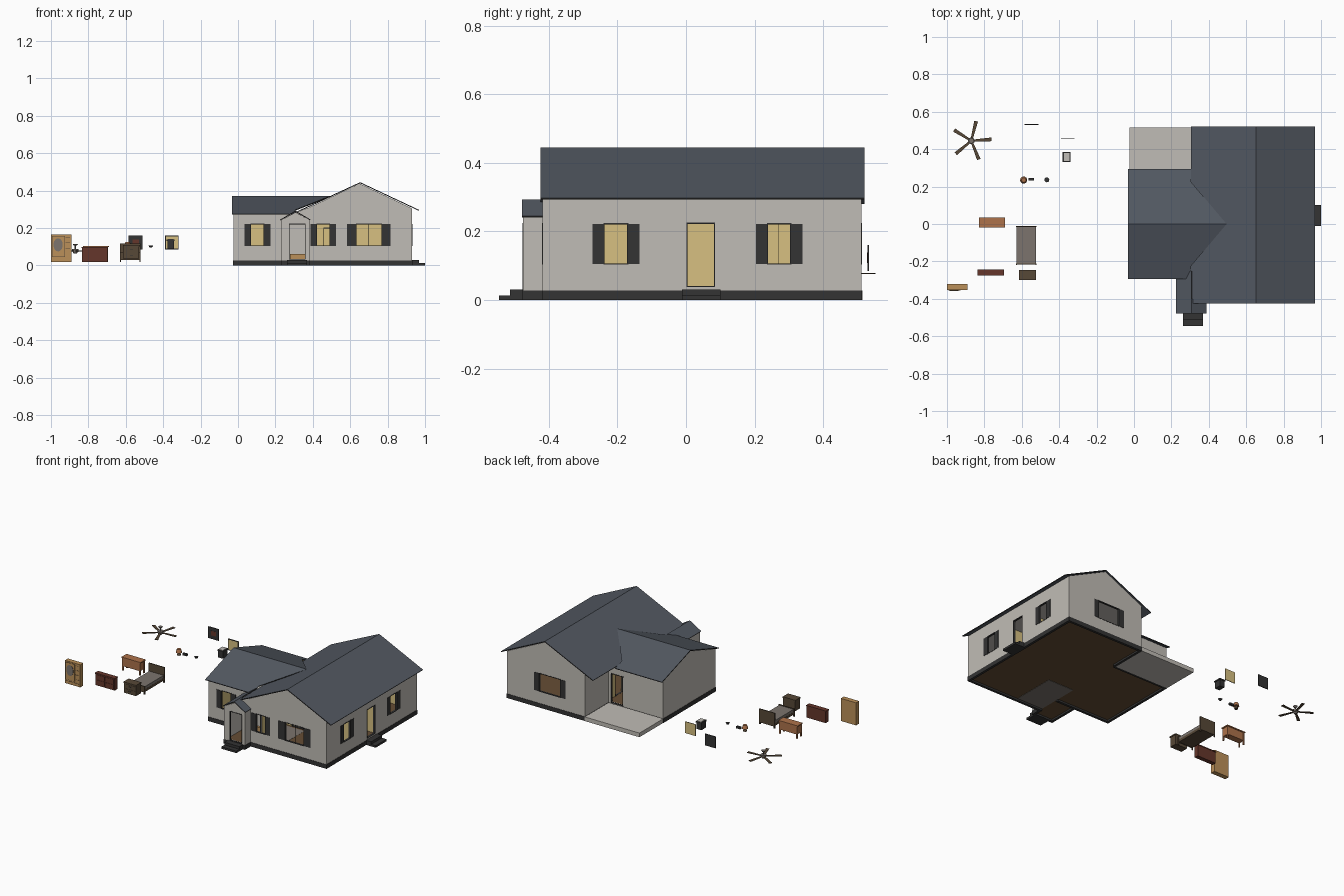
import bpy, bmesh, math
from mathutils import Vector

if "Cube" in bpy.data.objects:
    bpy.data.objects.remove(bpy.data.objects["Cube"])

def mat(name, *rgb):
    m = bpy.data.materials.new(name)
    m.diffuse_color = (*rgb, 1)
    m.use_nodes = True
    m.node_tree.nodes["Principled BSDF"].inputs["Base Color"].default_value = m.diffuse_color
    return m

STONE = mat("stone_wall", .53, .505, .465)
DARK = mat("charcoal", .033, .033, .033)
SLATE = mat("slate_roof", .085, .098, .12)
CREAM = mat("yellow_interior", .68, .53, .22)
FLOOR = mat("brown_floor", .13, .075, .035)
WALNUT = mat("dark_wood", .095, .065, .038)
CHERRY = mat("red_wood", .13, .037, .024)
ORANGE = mat("orange_wood", .42, .17, .07)
TAN = mat("tan_wood", .5, .28, .1)
GREY = mat("grey_fabric", .2, .175, .155)

def finish(name, bm, *mats):
    me = bpy.data.meshes.new(name)
    bm.to_mesh(me)
    bm.free()
    for m in mats:
        me.materials.append(m)
    ob = bpy.data.objects.new(name, me)
    bpy.context.collection.objects.link(ob)
    return ob

def box(name, x, y, z, m):
    bm = bmesh.new()
    bmesh.ops.create_cube(bm, size=1)
    for v in bm.verts:
        for i, r in enumerate((x, y, z)):
            v.co[i] = min(r) if v.co[i] < 0 else max(r)
    return finish(name, bm, m)

def cone(name, x, y, z0, z1, r0, r1, m, n=16):
    bm = bmesh.new()
    bmesh.ops.create_cone(bm, cap_ends=True, segments=n, radius1=r0, radius2=r1, depth=z1 - z0)
    bmesh.ops.translate(bm, verts=bm.verts, vec=(x, y, (z0 + z1) / 2))
    return finish(name, bm, m)

def thicken(ob, t, inner, rim):
    s = ob.modifiers.new("thickness", 'SOLIDIFY')
    s.thickness, s.offset = t, -1
    s.material_offset, s.material_offset_rim = inner, rim

# Wall from p to q (outside on the right), with openings (a, b, z0, z1, shutter width, bars)
def wall(name, p, q, z1, holes=(), peak=None, inner=CREAM, outer=STONE, z0=.0275, base=True):
    p, q = Vector((*p, 0)), Vector((*q, 0))
    d = (q - p).normalized()
    n = Vector((d.y, -d.x, 0))
    ax = 0 if abs(d.x) > .5 else 1
    L = (q - p).length
    hs = []
    for a, b, c, e, sw, bars in holes:
        u = sorted((abs(a - p[ax]), abs(b - p[ax])))
        hs.append((u[0], u[1], c, e, sw, bars))
    us = sorted({0, L} | {h[i] for h in hs for i in (0, 1)})
    zs = sorted({z0, z1} | {h[i] for h in hs for i in (2, 3)})
    bm = bmesh.new()
    V = [[bm.verts.new(p + d * u + Vector((0, 0, z))) for z in zs] for u in us]
    for i in range(len(us) - 1):
        for j in range(len(zs) - 1):
            uc, zc = (us[i] + us[i + 1]) / 2, (zs[j] + zs[j + 1]) / 2
            if not any(h[0] < uc < h[1] and h[2] < zc < h[3] for h in hs):
                bm.faces.new((V[i][j], V[i + 1][j], V[i + 1][j + 1], V[i][j + 1]))
    if peak:
        top = bm.verts.new(p + d * L / 2 + Vector((0, 0, peak)))
        bm.faces.new([c[-1] for c in V] + [top])
    thicken(finish(name, bm, outer, inner), .014, 1, 0)

    def plate(nm, u0, u1, a, b, o0, o1):
        s, t = p + d * u0 + n * o0, p + d * u1 + n * o1
        box(nm, (s.x, t.x), (s.y, t.y), (a, b), DARK)
    if base:
        plate(name + "_base", -.002, L + .002, 0, .0275, -.014, .002)
    for u0, u1, a, b, sw, bars in hs:
        f = .002
        plate("frame_top", u0 - f, u1 + f, b - f, b + f, -.01, .0015)
        plate("frame_bottom", u0 - f, u1 + f, a - f, a + .001, -.01, .0015)
        for u in (u0, u1):
            plate("frame_side", u - f, u + f / 2, a, b, -.01, .0015)
        for k in range(bars):
            u = u0 + (u1 - u0) * (k + 1) / (bars + 1)
            plate("window_bar", u - .001, u + .001, a, b, -.008, -.004)
        if sw:
            plate("shutter", u0 - sw, u0 - .001, a, b, 0, .002)
            plate("shutter", u1 + .001, u1 + sw, a, b, 0, .002)

Z = (.105, .222)
# Main block
wall("main_front_wall", (.37, -.418), (.93, -.418), .305,
     [(.422, .49, *Z, .035, 0), (.632, .768, *Z, .048, 1)], .438)
wall("main_right_wall", (.93, -.418), (.93, .512), .305,
     [(-.238, -.17, *Z, .034, 0), (.003, .083, .04, .224, 0, 0), (.238, .306, *Z, .034, 0)])
wall("main_back_wall", (.93, .512), (.37, .512), .305, [(.7, .545, *Z, .035, 0)], .438)
wall("main_left_back_wall", (.37, .512), (.37, .27), .3)
wall("main_left_front_wall", (.37, -.27), (.37, -.418), .3, [(-.3, -.39, .031, .21, 0, 0)], base=False)
# Gable corner above the porch
bm = bmesh.new()
bm.faces.new([bm.verts.new((x, -.418, z)) for x, z in ((.307, .23), (.372, .23), (.372, .308), (.307, .28))])
thicken(finish("front_gable_corner", bm, STONE), .014, 0, 0)
# Side wing
wall("wing_back_wall", (.37, .27), (-.025, .27), .275, [(.35, .265, .033, .222, 0, 0)])
wall("wing_left_wall", (-.025, .27), (-.025, -.27), .275, peak=.364)
wall("wing_front_wall", (-.025, -.27), (.37, -.27), .275, [(.068, .139, *Z, .034, 0)])
# Entry porch
wall("porch_front_wall", (.232, -.476), (.383, -.476), .243, [(.274, .36, .033, .222, 0, 0)], .284, STONE)
wall("porch_left_wall", (.232, -.27), (.232, -.476), .243, inner=STONE)
wall("porch_right_wall", (.383, -.476), (.383, -.41), .243, inner=STONE)
box("entry_bench", (.278, .36), (-.284, -.27), (.03, .062), TAN)
# Interior partitions
wall("inner_wall_x", (.384, .27), (.384, -.27), .235, [(.1, .18, .03, .2, 0, 0)], None, CREAM, CREAM, .03, False)
wall("inner_wall_y", (.384, -.1), (.916, -.1), .235, [(.46, .54, .031, .2, 0, 0)], None, CREAM, CREAM, .03, False)
wall("inner_wall_back", (.56, .1), (.916, .1), .235, (), None, CREAM, CREAM, .03, False)

# Floors, ceilings, patio, steps
box("main_floor", (.37, .92), (-.408, .502), (.012, .03), FLOOR)
box("wing_floor", (-.015, .37), (-.26, .26), (.012, .03), FLOOR)
box("porch_floor", (.24, .37), (-.47, -.27), (.012, .03), FLOOR)
box("foyer_floor", (.372, .56), (-.4, -.115), (.01, .031), GREY)
box("main_ceiling", (.38, .92), (-.408, .502), (.235, .239), STONE)
box("wing_ceiling", (-.015, .38), (-.26, .26), (.235, .239), STONE)
box("patio", (-.025, .37), (.27, .515), (0, .027), STONE)
box("front_step_upper", (.262, .37), (-.513, -.476), (0, .03), DARK)
box("front_step_lower", (.262, .37), (-.545, -.513), (0, .013), DARK)
box("side_step_upper", (.93, .967), (-.011, .101), (0, .03), DARK)
box("side_step_lower", (.967, 1), (-.011, .101), (0, .013), DARK)

# Roof slopes: slate on top, charcoal edges
def roof(name, *pts):
    bm = bmesh.new()
    f = bm.faces.new([bm.verts.new(p) for p in pts])
    f.normal_update()
    if f.normal.z < 0:
        f.normal_flip()
    thicken(finish(name, bm, SLATE, DARK), .005, 0, 1)

for name, x, z in (("main_roof_left", .305, .284), ("main_roof_right", .968, .297)):
    roof(name, (.653, -.425, .445), (.653, .521, .445), (x, .521, z), (x, -.425, z))
for name, s in (("wing_roof_front", -1), ("wing_roof_back", 1)):
    roof(name, (-.032, 0, .372), (.495, 0, .372), (.305, s * .225, .297),
         (.305, s * .293, .276), (-.032, s * .293, .276))
roof("porch_roof_left", (.307, -.478, .293), (.307, -.25, .293), (.225, -.25, .245), (.225, -.478, .245))
roof("porch_roof_right", (.307, -.478, .293), (.307, -.4, .293), (.388, -.4, .245), (.388, -.478, .245))

def legs(name, x, y, z0, z1, w, m):
    for a in (x[0], x[1] - w):
        for b in (y[0], y[1] - w):
            box(name, (a, a + w), (b, b + w), (z0, z1), m)

# Wardrobe with mirror and drawers
box("wardrobe", (-1, -.89), (-.353, -.322), (.018, .165), TAN)
box("wardrobe_door_trim", (-.994, -.926), (-.354, -.353), (.045, .158), WALNUT)
box("wardrobe_door", (-.992, -.928), (-.355, -.354), (.047, .156), TAN)
mir = cone("wardrobe_mirror", 0, 0, 0, .002, .025, .025, GREY, 20)
mir.rotation_euler, mir.location, mir.scale = (math.pi / 2, 0, 0), (-.962, -.3555, .11), (1, 1.4, 1)
for z in (.06, .09, .12, .15):
    box("wardrobe_drawer_line", (-.922, -.898), (-.354, -.353), (z, z + .002), WALNUT)
box("wardrobe_bottom_line", (-.992, -.9), (-.354, -.353), (.036, .038), WALNUT)
# Red dresser
box("dresser", (-.835, -.697), (-.273, -.245), (.018, .092), CHERRY)
box("dresser_top", (-.838, -.695), (-.276, -.243), (.092, .098), CHERRY)
for x in (-.828, -.764):
    for z in (.026, .06):
        box("dresser_drawer", (x, x + .06), (-.275, -.273), (z, z + .028), CHERRY)
# Orange desk
box("desk_top", (-.828, -.69), (-.018, .035), (.098, .105), ORANGE)
box("desk_body", (-.822, -.696), (-.013, .03), (.045, .098), ORANGE)
legs("desk_leg", (-.824, -.694), (-.015, .032), .018, .098, .008, ORANGE)
# Bed
legs("bed_foot_post", (-.632, -.52), (-.218, -.01), .018, .07, .007, WALNUT)
box("headboard", (-.632, -.52), (-.016, -.01), (.03, .118), WALNUT)
box("footboard", (-.632, -.52), (-.216, -.211), (.03, .07), WALNUT)
box("bed_frame", (-.629, -.523), (-.211, -.016), (.032, .048), WALNUT)
box("mattress", (-.628, -.524), (-.21, -.017), (.048, .066), GREY)
# Nightstand
box("nightstand", (-.614, -.528), (-.296, -.246), (.036, .1), WALNUT)
box("nightstand_top", (-.616, -.525), (-.3, -.245), (.1, .108), WALNUT)
for z in (.042, .072):
    box("nightstand_drawer", (-.606, -.534), (-.298, -.296), (z, z + .024), WALNUT)
    box("drawer_pull", (-.578, -.562), (-.3, -.298), (z + .01, z + .014), DARK)
# Ceiling fan
cone("fan_rod", -.87, .445, .08, .108, .003, .003, GREY, 8)
cone("fan_mount", -.87, .445, .106, .114, .008, .014, GREY)
cone("fan_motor", -.87, .445, .072, .088, .016, .018, GREY)
cone("fan_lamp", -.87, .445, .063, .072, .008, .014, GREY)
for k in range(5):
    b = box("fan_blade", (.015, .108), (-.01, .01), (-.0015, .0015), WALNUT)
    for v in b.data.vertices:
        if v.co.x < .05:
            v.co.y *= .6
    b.location, b.rotation_euler = (-.87, .445, .077), (0, 0, math.radians(4 + 72 * k))
# Table lamp and small ornaments
cone("lamp_base", -.59, .235, .085, .105, .012, .006, WALNUT)
cone("lamp_shade", -.59, .235, .103, .125, .019, .012, ORANGE)
box("clock", (-.563, -.534), (.232, .246), (.092, .105), DARK)
cone("bowl", -.466, .236, .096, .106, .006, .013, DARK)
# Bin with light lid
box("bin_body", (-.377, -.343), (.335, .38), (.088, .13), DARK)
box("bin_rim", (-.381, -.339), (.331, .384), (.13, .138), DARK)
box("bin_lid", (-.374, -.346), (.336, .38), (.138, .141), STONE)
# Framed wall pictures
box("dark_picture", (-.585, -.51), (.529, .534), (.085, .16), DARK)
box("dark_picture_art", (-.565, -.53), (.528, .529), (.108, .138), CHERRY)
box("tan_picture_frame", (-.391, -.317), (.457, .46), (.085, .16), DARK)
box("tan_picture_art", (-.386, -.322), (.456, .457), (.09, .155), CREAM)
box("tan_picture_back", (-.391, -.317), (.46, .461), (.085, .16), CREAM)
